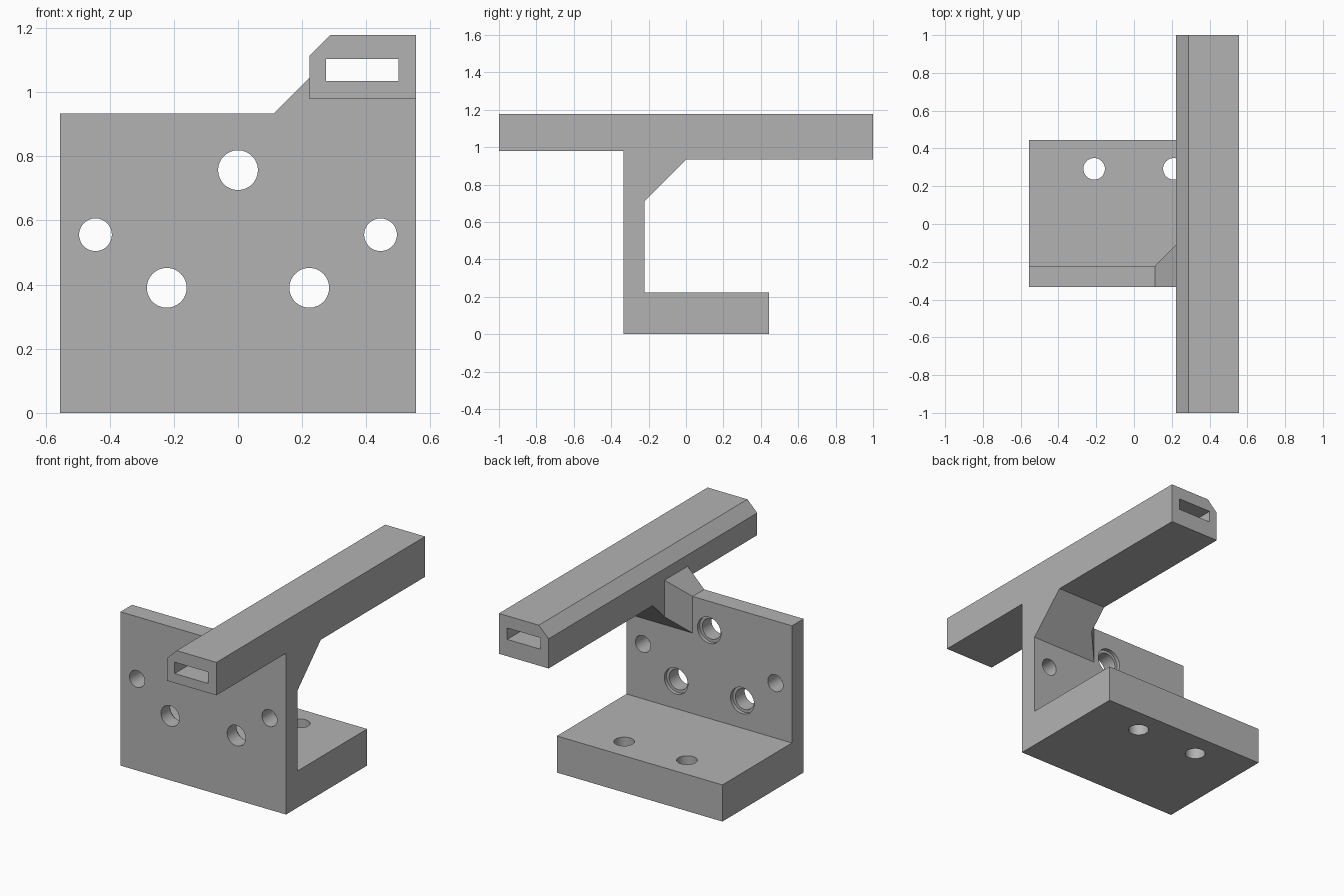
import bpy
import bmesh
from math import radians
from mathutils import Matrix, Vector

if "Cube" in bpy.data.objects:
    bpy.data.objects.remove(bpy.data.objects["Cube"], do_unlink=True)

U = 1 / 9                      # design module: plate thickness
W = 5 * U                      # half width of the bracket
WALL_FRONT, WALL_BACK = -3 * U, -2 * U
WALL_TOP = 0.933
ARM_X, ARM_TOP = 2 * U, 1.178

grey = bpy.data.materials.new("plain grey")
grey.use_nodes = True
grey.diffuse_color = (0.45, 0.45, 0.45, 1)
grey.node_tree.nodes["Principled BSDF"].inputs["Base Color"].default_value = (0.45, 0.45, 0.45, 1)


def finish(name, bm):
    bmesh.ops.recalc_face_normals(bm, faces=bm.faces)
    mesh = bpy.data.meshes.new(name)
    bm.to_mesh(mesh)
    bm.free()
    mesh.materials.append(grey)
    obj = bpy.data.objects.new(name, mesh)
    bpy.context.collection.objects.link(obj)
    return obj


def prism(name, profile, axis, start, end):
    """Extrude a closed profile along x (points are y, z) or y (points are x, z)."""
    bm = bmesh.new()
    place = (lambda a, b: (start, a, b)) if axis == "x" else (lambda a, b: (a, start, b))
    face = bm.faces.new([bm.verts.new(place(a, b)) for a, b in profile])
    new = bmesh.ops.extrude_face_region(bm, geom=[face])["geom"]
    shift = Vector((end - start, 0, 0) if axis == "x" else (0, end - start, 0))
    bmesh.ops.translate(bm, vec=shift, verts=[v for v in new if isinstance(v, bmesh.types.BMVert)])
    return finish(name, bm)


def rectangle(a0, a1, b0, b1):
    return [(a0, b0), (a1, b0), (a1, b1), (a0, b1)]


def rod(centre, radius, length, along_y):
    bm = bmesh.new()
    turn = Matrix.Rotation(radians(90), 4, "X") if along_y else Matrix()
    bmesh.ops.create_cone(bm, cap_ends=True, segments=48, radius1=radius, radius2=radius,
                          depth=length, matrix=Matrix.Translation(centre) @ turn)
    return finish("hole_cutter", bm)


def cut(target, cutter):
    cutter.hide_render = True
    mod = target.modifiers.new("cut", "BOOLEAN")
    mod.operation, mod.solver, mod.object = "DIFFERENCE", "EXACT", cutter
    bpy.context.view_layer.objects.active = target
    bpy.ops.object.modifier_apply(modifier=mod.name)
    bpy.data.objects.remove(cutter, do_unlink=True)


# L-shaped bracket: thick foot and upright wall
bracket = prism("bracket", [(WALL_FRONT, 0), (4 * U, 0), (4 * U, 2 * U), (WALL_BACK, 2 * U),
                            (WALL_BACK, WALL_TOP), (WALL_FRONT, WALL_TOP)], "x", -W, W)

# Wall holes: three counterbored from the back, two plain
wall_mid = (WALL_FRONT + WALL_BACK) / 2
for x, z in [(0, 0.757), (-2 * U, 0.39), (2 * U, 0.39)]:
    cut(bracket, rod((x, wall_mid, z), 0.062, 0.3, True))
    cut(bracket, rod((x, WALL_BACK, z), 0.079, 0.044, True))
for side in (-1, 1):
    cut(bracket, rod((side * 4 * U, wall_mid, 5 * U), 0.051, 0.3, True))
    # Foot mounting holes
    cut(bracket, rod((side * 0.211, 0.292, U), 0.057, 0.4, False))

# Long arm with one chamfered edge, relieved below the front overhang
arm = prism("arm", [(ARM_X, WALL_TOP), (W, WALL_TOP), (W, ARM_TOP),
                    (0.288, ARM_TOP), (ARM_X, 1.113)], "y", -1, 1)
cut(arm, prism("relief_cutter", rectangle(0, 1, 0.8, 0.978), "y", -1.2, WALL_FRONT))
cut(arm, prism("slot_cutter", rectangle(0.275, 0.5, 1.035, 1.104), "y", -1.2, 1.2))

# Sloped brace between wall and arm
prism("arm_brace", [(WALL_BACK, WALL_TOP - 2 * U), (0, WALL_TOP), (WALL_BACK, WALL_TOP)],
      "x", ARM_X, W)

# Faceted side gusset blending wall, brace and arm
bm = bmesh.new()
low, high = WALL_TOP - 2 * U, WALL_TOP + U
for co in [(U, WALL_BACK, low), (ARM_X, WALL_BACK, low), (ARM_X, -U, low + U),
           (U, WALL_BACK, WALL_TOP), (U, WALL_FRONT, WALL_TOP), (ARM_X, WALL_FRONT, WALL_TOP),
           (ARM_X, WALL_FRONT, high), (ARM_X, -U, high)]:
    bm.verts.new(co)
bmesh.ops.convex_hull(bm, input=bm.verts)
bmesh.ops.dissolve_limit(bm, angle_limit=radians(1), verts=bm.verts, edges=bm.edges)
finish("side_gusset", bm)

# Smooth the hole walls, keep machined edges sharp
bpy.ops.object.select_all(action="DESELECT")
bracket.select_set(True)
bpy.context.view_layer.objects.active = bracket
bpy.ops.object.shade_smooth_by_angle(angle=radians(30))
